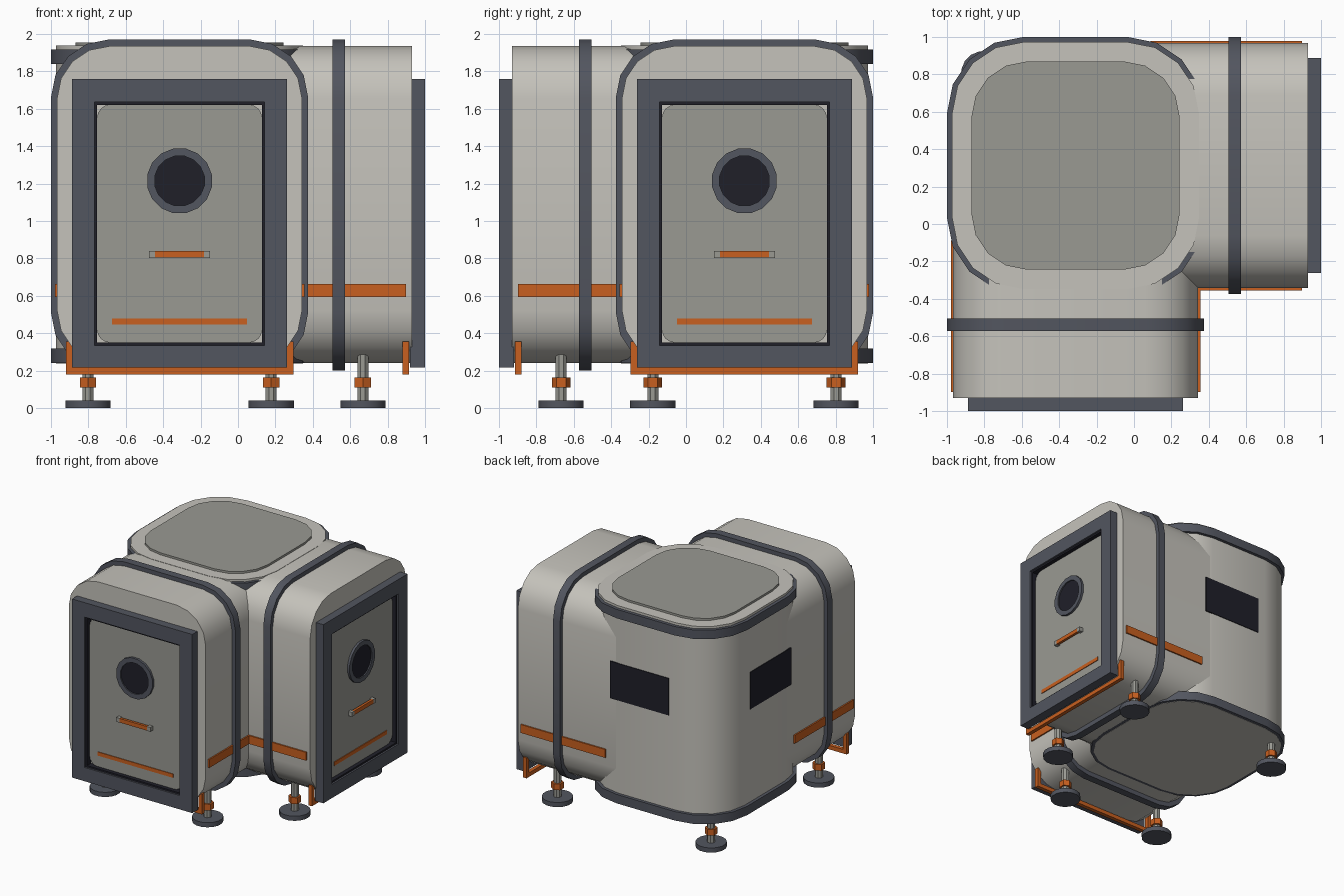
import bpy, bmesh
from math import cos, sin, pi, radians
from mathutils import Matrix, Vector

if "Cube" in bpy.data.objects:
    bpy.data.objects.remove(bpy.data.objects["Cube"])


def material(name, rgb):
    m = bpy.data.materials.new(name)
    m.use_nodes = True
    m.diffuse_color = (*rgb, 1)
    node = next(n for n in m.node_tree.nodes if n.type == 'BSDF_PRINCIPLED')
    node.inputs["Base Color"].default_value = (*rgb, 1)
    return m


SHELL = material("warm white shell", (0.56, 0.545, 0.50))
PANEL = material("grey panel", (0.32, 0.32, 0.29))
TRIM = material("slate trim", (0.085, 0.092, 0.115))
GLASS = material("black glass", (0.014, 0.014, 0.022))
ORANGE = material("orange", (0.58, 0.115, 0.014))

# Frames hold (across, up, outward); up is world z for walls
CX, CY = -0.3125, 0.3125


def frame(across, up, out):
    m = Matrix((across, up, out)).transposed().to_4x4()
    m.translation = Vector((CX, CY, 0))
    return m


X, Y, Z = Vector((1, 0, 0)), Vector((0, 1, 0)), Vector((0, 0, 1))
PLAN = frame(X, Y, Z)
ARMS = {"front": frame(X, Z, -Y), "side": frame(-Y, Z, X)}
BACKS = {"back": frame(X, Z, Y), "outer": frame(-Y, Z, -X)}


def finish(name, bm, place, mat):
    bmesh.ops.recalc_face_normals(bm, faces=bm.faces)
    bm.transform(place)
    if place.determinant() < 0:
        bmesh.ops.reverse_faces(bm, faces=bm.faces)
    bmesh.ops.recalc_face_normals(bm, faces=bm.faces)
    me = bpy.data.meshes.new(name)
    bm.to_mesh(me)
    bm.free()
    me.materials.append(mat)
    ob = bpy.data.objects.new(name, me)
    bpy.context.scene.collection.objects.link(ob)
    bpy.ops.object.select_all(action='DESELECT')
    ob.select_set(True)
    bpy.context.view_layer.objects.active = ob
    bpy.ops.object.shade_smooth_by_angle(angle=radians(30))
    return ob


def outline(u, v, hu, hv, r, seg=4):
    """Rounded rectangle centred on (u, v)."""
    if r <= 0:
        return [(u + hu, v + hv), (u - hu, v + hv), (u - hu, v - hv), (u + hu, v - hv)]
    pts = []
    for k, (su, sv) in enumerate(((1, 1), (-1, 1), (-1, -1), (1, -1))):
        for i in range(seg + 1):
            a = (k + i / seg) * pi / 2
            pts.append((u + su * (hu - r) + r * cos(a), v + sv * (hv - r) + r * sin(a)))
    return pts


def circle(u, v, r, n):
    return [(u + r * cos((i + 0.5) * 2 * pi / n), v + r * sin((i + 0.5) * 2 * pi / n)) for i in range(n)]


def prism(name, pts, a, b, place, mat):
    """Outline extruded from depth a to depth b."""
    bm = bmesh.new()
    low, high = ([bm.verts.new((u, v, d)) for u, v in pts] for d in (a, b))
    bm.faces.new(low)
    bm.faces.new(high)
    for i in range(len(pts)):
        j = (i + 1) % len(pts)
        bm.faces.new((low[i], low[j], high[j], high[i]))
    return finish(name, bm, place, mat)


def band(name, outer, inner, a, b, place, mat):
    """Closed hoop between two outlines."""
    bm = bmesh.new()
    loops = [[bm.verts.new((u, v, d)) for u, v in pts]
             for pts, d in ((outer, a), (outer, b), (inner, b), (inner, a))]
    n = len(outer)
    for k in range(4):
        p, q = loops[k], loops[(k + 1) % 4]
        for i in range(n):
            j = (i + 1) % n
            bm.faces.new((p[i], p[j], q[j], q[i]))
    return finish(name, bm, place, mat)


def box(name, u0, u1, v0, v1, a, b, place, mat):
    pts = outline((u0 + u1) / 2, (v0 + v1) / 2, (u1 - u0) / 2, (v1 - v0) / 2, 0)
    return prism(name, pts, a, b, place, mat)


# Corner core with its roof panel and two hoops
prism("core_shell", outline(0, 0, 0.66, 0.66, 0.38), 0.238, 1.937, PLAN, SHELL)
prism("roof_panel", outline(0, 0, 0.557, 0.557, 0.3), 1.93, 1.955, PLAN, PANEL)
for label, z in (("lower", 0.24), ("upper", 1.84)):
    band(label + "_core_hoop", outline(0, 0, 0.6875, 0.6875, 0.41),
         outline(0, 0, 0.64, 0.64, 0.36), z, z + 0.077, PLAN, TRIM)

# Windows on the two doorless walls, set slightly towards the arms
for label, place in BACKS.items():
    c = 0.075
    box(label + "_window", c - 0.28, c + 0.28, 1.12, 1.44, 0.655, 0.666, place, GLASS)

# Two matching arms
END = 1.2425
for label, place in ARMS.items():
    mid = 1.0875
    prism(label + "_arm_shell", outline(0, mid, 0.655, 0.847, 0.28), 0, END, place, SHELL)
    band(label + "_arm_hoop", outline(0, 1.085, 0.6875, 0.885, 0.31),
         outline(0, 1.085, 0.64, 0.835, 0.265), 0.817, 0.884, place, TRIM)

    # Door frame, seal and door
    band(label + "_door_frame", outline(0, 0.988, 0.575, 0.772, 0),
         outline(0, 0.985, 0.455, 0.65, 0), END - 0.01, END + 0.07, place, TRIM)
    band(label + "_door_seal", outline(0, 0.985, 0.456, 0.651, 0),
         outline(0, 0.985, 0.441, 0.636, 0), END - 0.01, END + 0.055, place, GLASS)
    prism(label + "_door", outline(0, 0.985, 0.441, 0.636, 0.07), END - 0.01, END + 0.02, place, PANEL)

    # Porthole, handle and stripe on the door
    band(label + "_porthole_rim", circle(0, 1.214, 0.176, 16), circle(0, 1.214, 0.135, 16),
         END, END + 0.04, place, TRIM)
    prism(label + "_porthole_glass", circle(0, 1.214, 0.138, 16), END, END + 0.03, place, GLASS)
    for s in (-1, 1):
        box(label + "_handle_post", s * 0.147 - 0.016, s * 0.147 + 0.016, 0.803, 0.84,
            END, END + 0.055, place, PANEL)
    box(label + "_handle_bar", -0.132, 0.132, 0.804, 0.839, END + 0.032, END + 0.054, place, ORANGE)
    box(label + "_door_stripe", -0.36, 0.36, 0.446, 0.478, END + 0.015, END + 0.026, place, ORANGE)

    # Side stripes and the bumper bracket under the door
    for s in (-1, 1):
        u0, u1 = sorted((s * 0.65, s * 0.667))
        box(label + "_side_stripe", u0, u1, 0.592, 0.664, 0.4, 1.21, place, ORANGE)
        u0, u1 = sorted((s * 0.575, s * 0.608))
        box(label + "_bracket_upright", u0, u1, 0.18, 0.355, 1.193, 1.227, place, ORANGE)
    box(label + "_bracket_bar", -0.576, 0.576, 0.18, 0.215, 1.193, 1.227, place, ORANGE)

# Levelling legs: one under the core corner, two under each arm
L, W = 0.49, 0.98
for u, v in ((-L, L), (-L, -W), (L, -W), (W, L), (W, -L)):
    prism("foot_pad", circle(u, v, 0.123, 16), 0, 0.04, PLAN, TRIM)
    prism("leg_rod", circle(u, v, 0.032, 8), 0.03, 0.32, PLAN, PANEL)
    prism("leg_collar", circle(u, v, 0.05, 6), 0.11, 0.163, PLAN, ORANGE)
